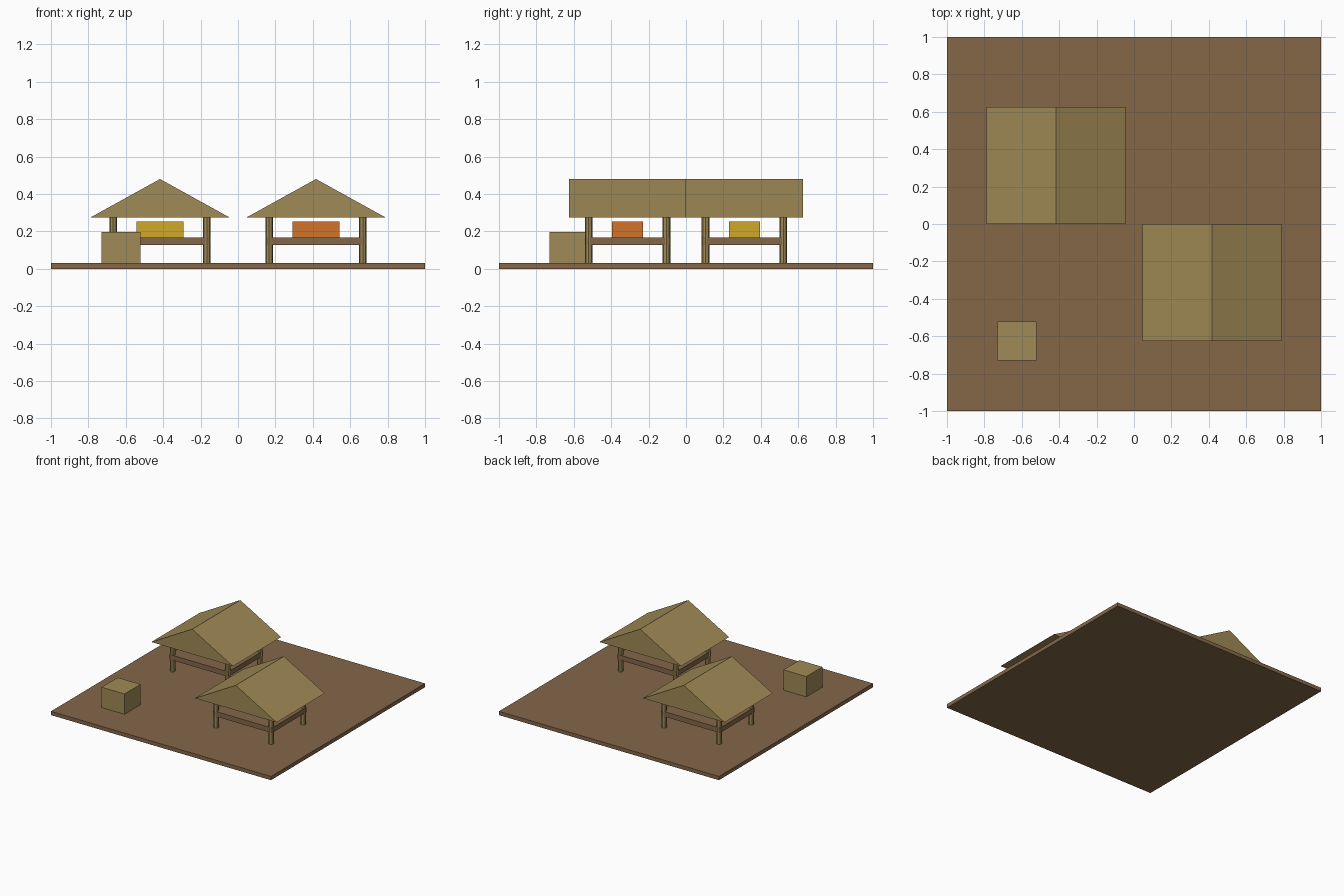
import bpy, bmesh, math

if "Cube" in bpy.data.objects:
    bpy.data.objects.remove(bpy.data.objects["Cube"])


def material(name, rgb):
    # convert 0-255 display values to linear
    lin = [((c / 255 + 0.055) / 1.055) ** 2.4 for c in rgb]
    m = bpy.data.materials.new(name)
    m.diffuse_color = (*lin, 1)
    m.use_nodes = True
    m.node_tree.nodes["Principled BSDF"].inputs["Base Color"].default_value = m.diffuse_color
    return m


BROWN = material("brown earth wood", (133, 103, 73))
STRAW = material("straw", (160, 138, 86))
YELLOW = material("yellow goods", (208, 168, 42))
ORANGE = material("orange goods", (208, 115, 44))


def finish(name, bm, mat):
    bmesh.ops.recalc_face_normals(bm, faces=bm.faces)
    mesh = bpy.data.meshes.new(name)
    bm.to_mesh(mesh)
    bm.free()
    mesh.materials.append(mat)
    ob = bpy.data.objects.new(name, mesh)
    bpy.context.collection.objects.link(ob)
    return ob


def box(name, x, y, hx, hy, z0, z1, mat):
    bm = bmesh.new()
    bmesh.ops.create_cube(bm, size=2)
    for v in bm.verts:
        v.co = (x + v.co.x * hx, y + v.co.y * hy, z1 if v.co.z > 0 else z0)
    return finish(name, bm, mat)


def post(name, x, y, r, z0, z1, mat):
    bm = bmesh.new()
    bmesh.ops.create_cone(bm, cap_ends=True, segments=8, radius1=r, radius2=r, depth=z1 - z0)
    bmesh.ops.translate(bm, verts=bm.verts, vec=(x, y, (z0 + z1) / 2))
    return finish(name, bm, mat)


def gable_roof(name, x, y, hx, hy, z0, z1, mat):
    # triangular profile extruded along y
    bm = bmesh.new()
    tri = bm.faces.new([bm.verts.new((x + dx, y - hy, z))
                        for dx, z in ((-hx, z0), (hx, z0), (0, z1))])
    ext = bmesh.ops.extrude_face_region(bm, geom=[tri], use_keep_orig=True)
    moved = [g for g in ext["geom"] if isinstance(g, bmesh.types.BMVert)]
    bmesh.ops.translate(bm, verts=moved, vec=(0, 2 * hy, 0))
    return finish(name, bm, mat)


def stall(label, x, y, goods_mat):
    # four corner posts, table, goods and roof
    for sx in (-1, 1):
        for sy in (-1, 1):
            post(label + "_post", x + sx * 0.25, y + sy * 0.208, 0.0208, 0.03, 0.277, STRAW)
    box(label + "_table", x, y, 0.268, 0.226, 0.127, 0.168, BROWN)
    box(label + "_goods", x, y, 0.125, 0.083, 0.168, 0.252, goods_mat)
    gable_roof(label + "_roof", x, y, 0.371, 0.3125, 0.275, 0.48, STRAW)


# ground slab
box("ground_slab", 0, 0, 1, 1, 0, 0.031, BROWN)

# two market stalls
stall("back_stall", -0.417, 0.3125, YELLOW)
stall("front_stall", 0.417, -0.3125, ORANGE)

# crate
box("crate", -0.625, -0.625, 0.104, 0.104, 0.031, 0.198, STRAW)
